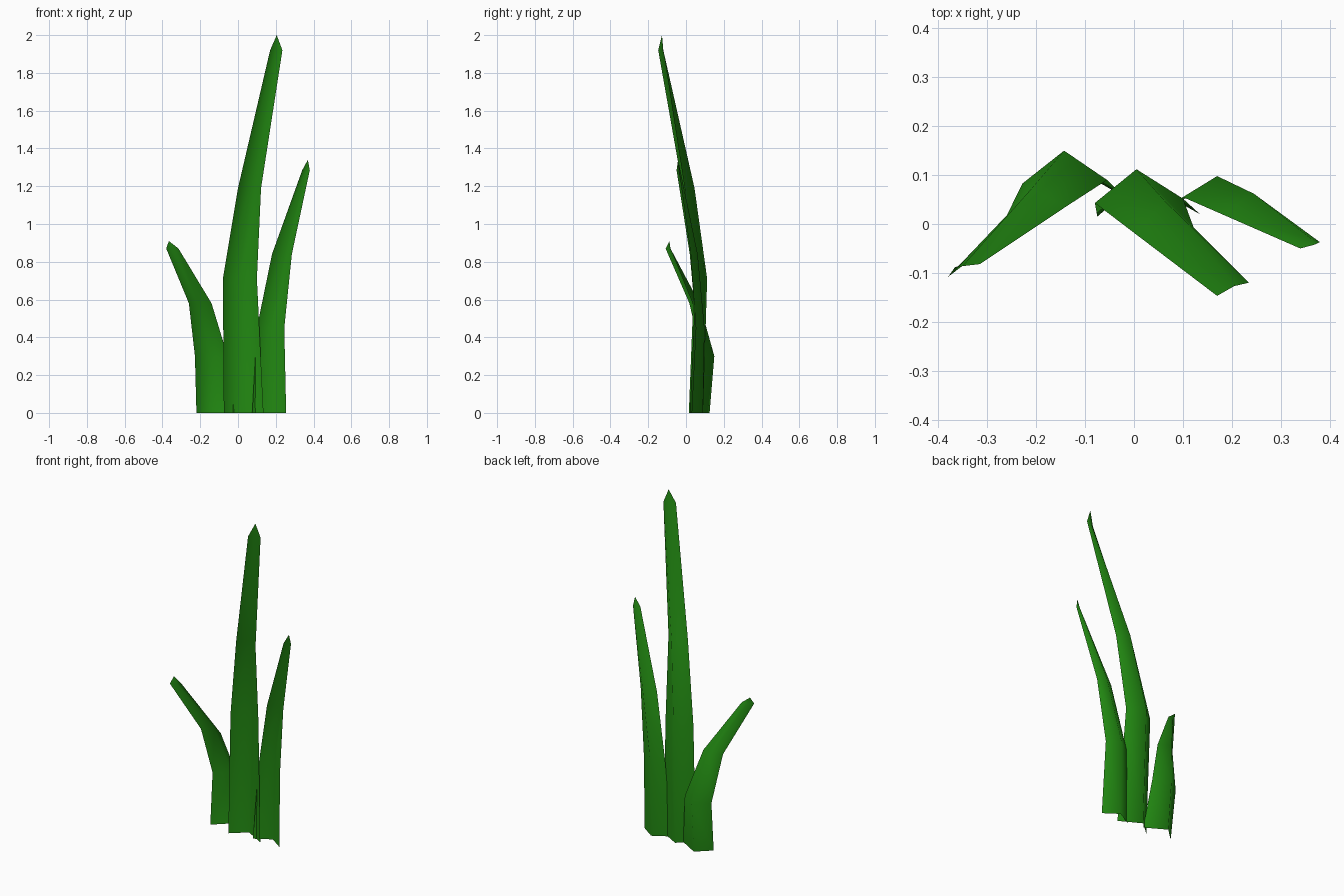
import bpy
import bmesh

# Remove the default object
cube = bpy.data.objects.get("Cube")
if cube:
    bpy.data.objects.remove(cube, do_unlink=True)

# Single leaf colour
green = bpy.data.materials.new("leaf_green")
green.use_nodes = True
colour = (0.016, 0.25, 0.006, 1.0)
green.diffuse_color = colour
shader = next(n for n in green.node_tree.nodes if n.type == "BSDF_PRINCIPLED")
shader.inputs["Base Color"].default_value = colour
shader.inputs["Roughness"].default_value = 0.8


def make_blade(name, sections, tip):
    """Folded grass blade: each section is height, left edge, ridge, right edge."""
    bm = bmesh.new()
    rows = []
    for height, *edge_points in sections:
        rows.append([bm.verts.new((x, y, height)) for x, y in edge_points])

    # Two strips meeting along the fold at the back
    for lower, upper in zip(rows, rows[1:]):
        for i in range(len(lower) - 1):
            bm.faces.new((lower[i], lower[i + 1], upper[i + 1], upper[i]))

    # Pointed end
    point = bm.verts.new(tip)
    last = rows[-1]
    for i in range(len(last) - 1):
        bm.faces.new((last[i], last[i + 1], point))

    for face in bm.faces:
        face.smooth = True
    mesh = bpy.data.meshes.new(name)
    bm.to_mesh(mesh)
    bm.free()
    mesh.materials.append(green)
    blade = bpy.data.objects.new(name, mesh)
    bpy.context.collection.objects.link(blade)
    return blade


# Tall blade in the middle
make_blade("middle_blade", [
    (0, (-.075, .015), (.01, .09), (.135, .02)),
    (.71, (-.08, .043), (.005, .112), (.1, .052)),
    (1.19, (0, -.018), (.065, .045), (.122, -.007)),
    (1.92, (.17, -.147), (.204, -.122), (.235, -.12)),
], tip=(.205, -.127, 2))

# Medium blade leaning towards +x
make_blade("left_blade", [
    (0, (.075, .035), (.17, .09), (.255, .03)),
    (.45, (.1, .055), (.17, .098), (.245, .052)),
    (.84, (.18, .02), (.245, .062), (.285, .025)),
    (1.285, (.34, -.05), (.362, -.03), (.38, -.037)),
], tip=(.37, -.042, 1.34))

# Short blade leaning towards -x
make_blade("right_blade", [
    (0, (-.22, .05), (-.14, .125), (-.02, .055)),
    (.3, (-.228, .083), (-.143, .15), (-.055, .09)),
    (.58, (-.26, .018), (-.21, .072), (-.14, .035)),
    (.87, (-.38, -.108), (-.35, -.085), (-.315, -.082)),
], tip=(-.366, -.088, .91))
